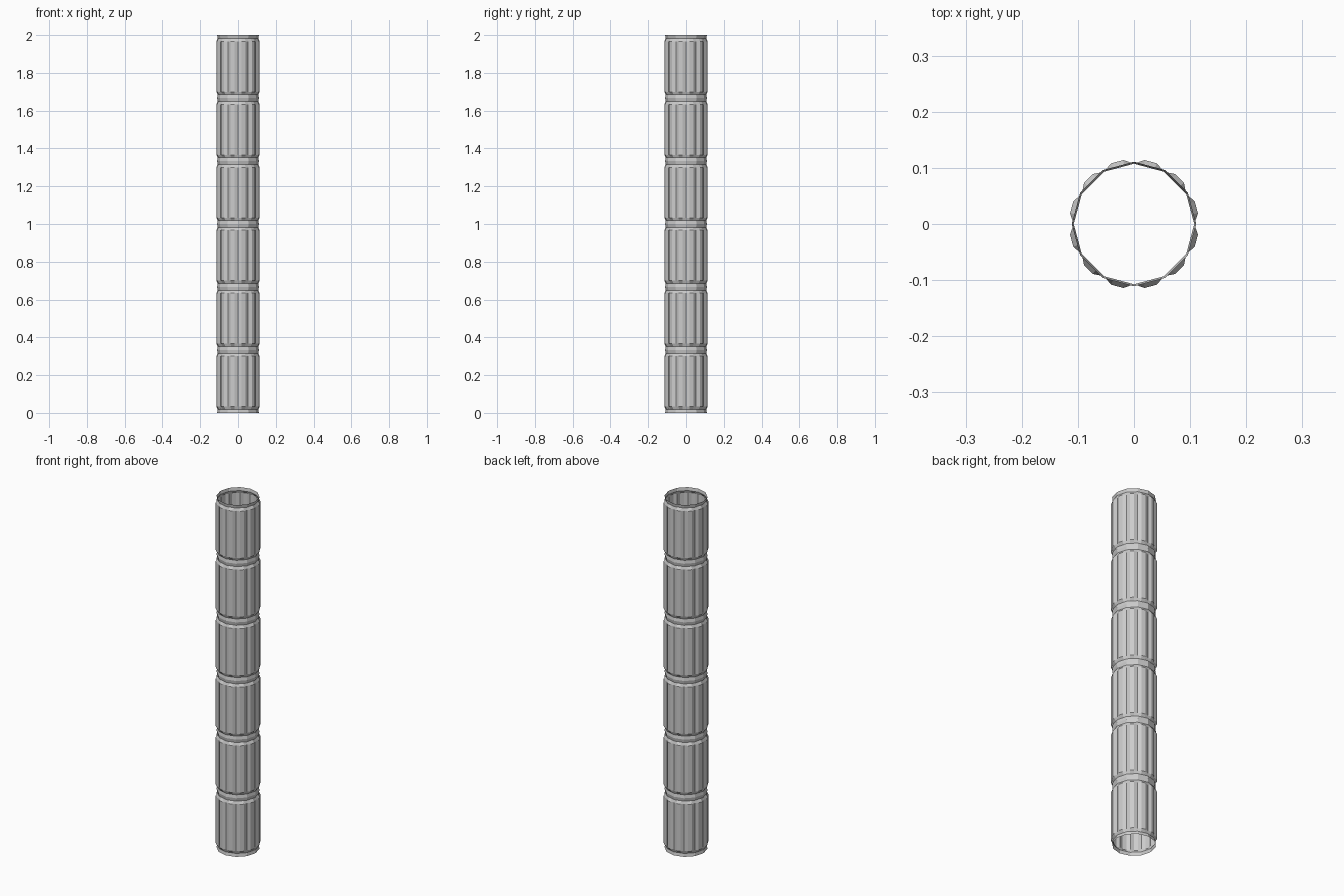
import bpy, bmesh
from math import sin, cos, radians

if "Cube" in bpy.data.objects:
    bpy.data.objects.remove(bpy.data.objects["Cube"])

SIDES = 12          # flutes around the column
DRUMS = 6           # stacked segments
H = 2.0 / DRUMS
R_RING, R_NECK, R_BULGE = 0.111, 0.1075, 0.1155


def ring(bm, z, r, bulge=None):
    """12-gon ring; each side is split in three, optionally pushed outwards."""
    chord = r * cos(radians(15)) / cos(radians(5))
    out = []
    for i in range(SIDES):
        for off, rad in ((0, r), (9.5, bulge or chord), (20.5, bulge or chord)):
            a = radians(i * 30 + off)
            out.append(bm.verts.new((rad * cos(a), rad * sin(a), z)))
    return out


bm = bmesh.new()
rows = [ring(bm, 0, R_RING)]
for d in range(DRUMS):
    z = d * H
    # neck, fluted body, neck, joint ring
    rows.append(ring(bm, z + 0.018, R_NECK))
    rows.append(ring(bm, z + 0.033, R_NECK, R_BULGE))
    rows.append(ring(bm, z + H - 0.033, R_NECK, R_BULGE))
    rows.append(ring(bm, z + H - 0.018, R_NECK))
    rows.append(ring(bm, z + H, R_RING))

# open-ended fluted shell
for lo, hi in zip(rows, rows[1:]):
    n = len(lo)
    for i in range(n):
        j = (i + 1) % n
        bm.faces.new((lo[i], lo[j], hi[j], hi[i]))

mesh = bpy.data.meshes.new("fluted_column")
bm.to_mesh(mesh)
bm.free()
column = bpy.data.objects.new("fluted_column", mesh)
bpy.context.collection.objects.link(column)
